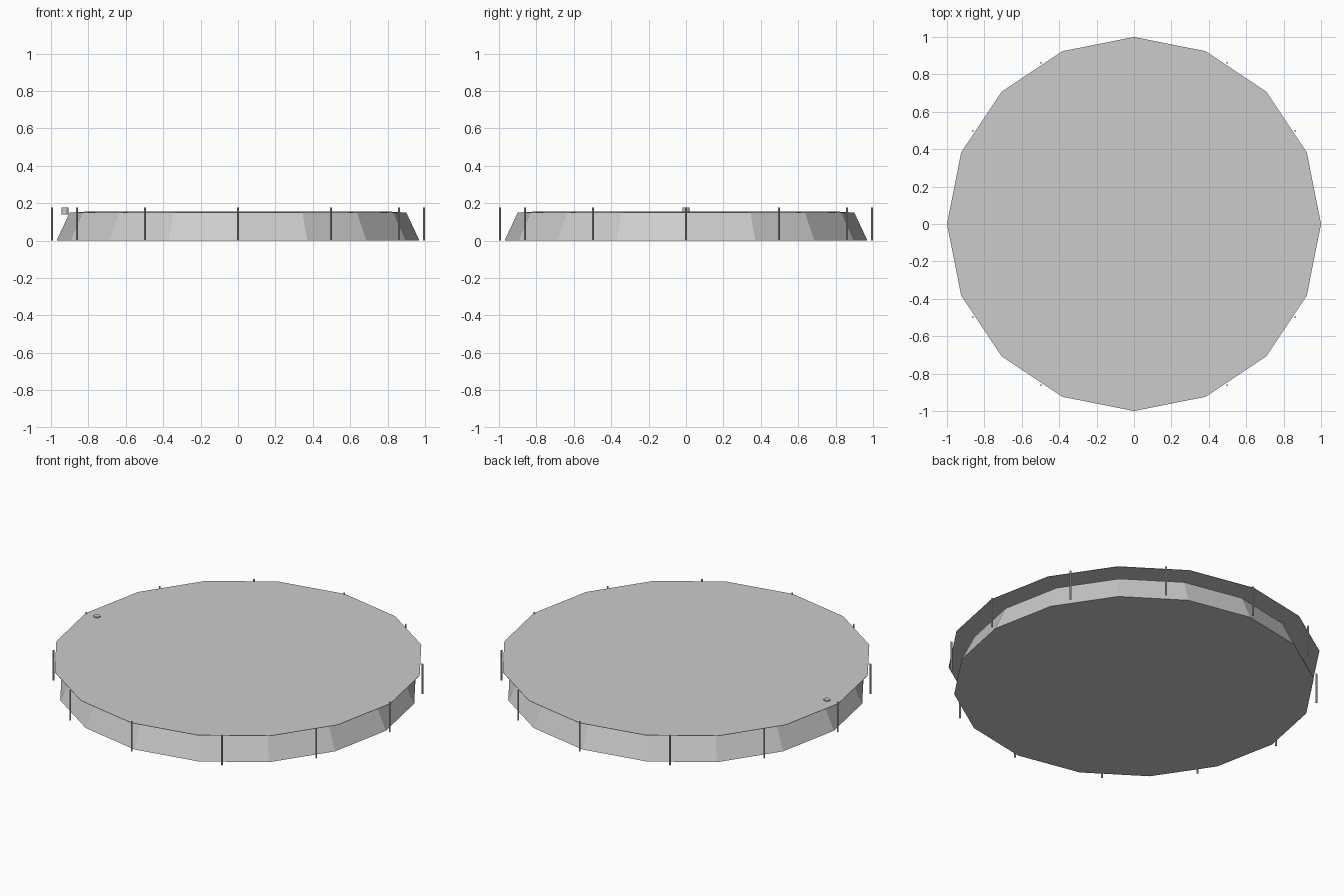
import bpy, math

cube = bpy.data.objects.get("Cube")
if cube:
    bpy.data.objects.remove(cube)


def material(name, value):
    mat = bpy.data.materials.new(name)
    mat.use_nodes = True
    color = (value, value, value, 1)
    mat.diffuse_color = color
    mat.node_tree.nodes["Principled BSDF"].inputs["Base Color"].default_value = color
    return mat


grey = material("plain grey", 0.6)


def frustum(name, sides, r_low, r_high, z_low, z_high, x=0, y=0):
    """Upright capped prism or cone section with a corner on each axis."""
    bpy.ops.mesh.primitive_cone_add(
        vertices=sides, radius1=r_low, radius2=r_high, depth=z_high - z_low,
        location=(x, y, (z_low + z_high) / 2))
    obj = bpy.context.object
    obj.name = name
    obj.data.materials.append(grey)
    return obj


# Tapered base with a slightly raised deck
frustum("base", 16, 0.97, 0.90, 0, 0.15)
frustum("raised_deck", 16, 0.90, 0.78, 0.15, 0.157)

# Thin flat cover
frustum("cover", 16, 1, 1, 0.168, 0.17)

# Ring of slim posts around the rim
POSTS = 12
for i in range(POSTS):
    a = math.tau * i / POSTS
    frustum(f"post_{i + 1}", 8, 0.005, 0.005, 0, 0.177,
            0.995 * math.cos(a), 0.995 * math.sin(a))

# Small plug through the cover
frustum("plug", 12, 0.018, 0.018, 0.14, 0.176, x=-0.925)
